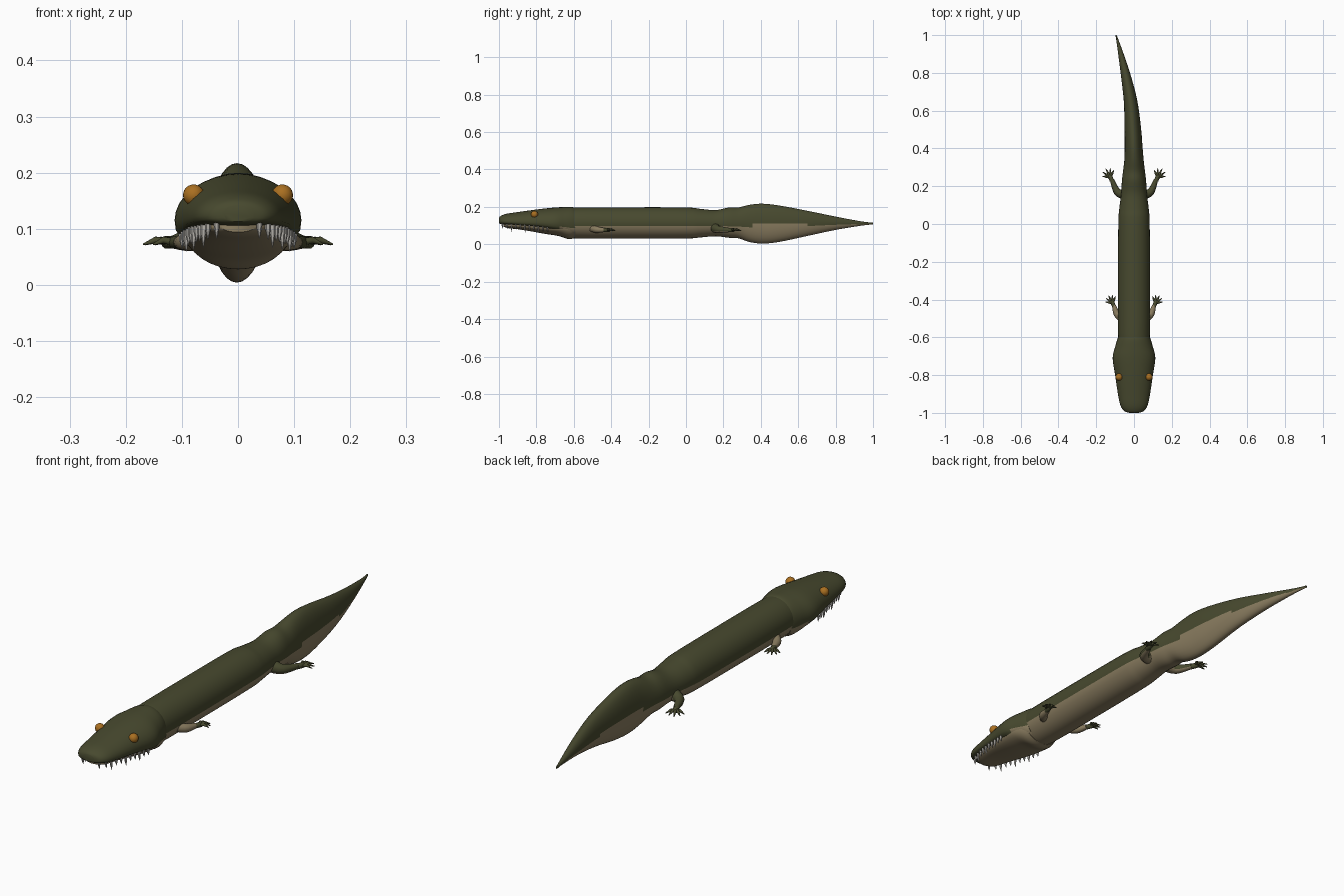
import bpy, bmesh, math
from mathutils import Vector

cube = bpy.data.objects.get("Cube")
if cube:
    bpy.data.objects.remove(cube)


def material(name, rgb):
    mat = bpy.data.materials.new(name)
    mat.use_nodes = True
    color = (*rgb, 1)
    mat.diffuse_color = color
    bsdf = mat.node_tree.nodes["Principled BSDF"]
    bsdf.inputs["Base Color"].default_value = color
    bsdf.inputs["Roughness"].default_value = 0.8
    return mat


OLIVE = material("olive skin", (0.064, 0.067, 0.028))
BELLY = material("tan belly", (0.25, 0.2, 0.115))
AMBER = material("amber eye", (0.4, 0.16, 0.015))
IVORY = material("ivory tooth", (0.5, 0.48, 0.44))


def finish(name, bm, mats, rule=None):
    """Turn a bmesh into a smooth object, colouring faces by a rule."""
    bmesh.ops.recalc_face_normals(bm, faces=bm.faces)
    bm.normal_update()
    for face in bm.faces:
        face.smooth = True
        if rule:
            face.material_index = int(rule(face))
    mesh = bpy.data.meshes.new(name)
    bm.to_mesh(mesh)
    bm.free()
    obj = bpy.data.objects.new(name, mesh)
    bpy.context.collection.objects.link(obj)
    for mat in mats:
        mesh.materials.append(mat)
    bpy.context.view_layer.objects.active = obj
    obj.select_set(True)
    bpy.ops.object.shade_smooth_by_angle(angle=math.radians(50))
    obj.select_set(False)
    return obj


def smooth_rows(rows, steps):
    """Catmull-Rom interpolation of rows of numbers."""
    ext = [rows[0], *rows, rows[-1]]
    out = []
    for a, b, c, d in zip(ext, ext[1:], ext[2:], ext[3:]):
        for k in range(steps):
            t = k / steps
            out.append([q + t / 2 * (r - p + t * (2 * p - 5 * q + 4 * r - s
                        + t * (3 * (q - r) + s - p)))
                        for p, q, r, s in zip(a, b, c, d)])
    return out + [list(rows[-1])]


def skin(bm, rings):
    """Bridge rings of points and cap the ends."""
    loops = [[bm.verts.new(p) for p in ring] for ring in rings]
    n = len(loops[0])
    for a, b in zip(loops, loops[1:]):
        for i in range(n):
            j = (i + 1) % n
            bm.faces.new((a[i], a[j], b[j], b[i]))
    bm.faces.new(loops[0])
    bm.faces.new(loops[-1])


def section(row, power, sides=32):
    """Ring across y from (y, centre x, half width, top, middle, bottom)."""
    y, cx, w, top, mid, bot = row
    ring = []
    for i in range(sides):
        a = math.tau * i / sides
        s = math.sin(a)
        z = mid + (top - mid) * s if s >= 0 else mid - (mid - bot) * abs(s) ** power
        ring.append((cx + w * math.cos(a), y, z))
    return ring


def hull(name, rows, mats, rule=None, power=1, steps=4):
    bm = bmesh.new()
    skin(bm, [section(r, power) for r in smooth_rows(rows, steps)])
    return finish(name, bm, mats, rule)


def tube(bm, path, sides=10):
    """Tapered tube through (x, y, z, radius) points."""
    pts = [Vector(p[:3]) for p in path]
    rings = []
    for i, p in enumerate(pts):
        d = (pts[min(i + 1, len(pts) - 1)] - pts[max(i - 1, 0)]).normalized()
        u = d.cross(Vector((0, 0, 1)))
        u = u.normalized() if u.length > 0.01 else Vector((1, 0, 0))
        v = d.cross(u)
        r = path[i][3]
        rings.append([p + r * (u * math.cos(a) + v * math.sin(a))
                      for a in (math.tau * k / sides for k in range(sides))])
    skin(bm, rings)


# Trunk and bent, flattened tail
trunk = [
    (-0.64, 0, 0.08, 0.19, 0.115, 0.04),
    (-0.58, 0, 0.084, 0.197, 0.115, 0.031),
    (-0.3, 0, 0.085, 0.198, 0.115, 0.03),
    (0, 0, 0.083, 0.197, 0.115, 0.031),
    (0.08, 0, 0.078, 0.189, 0.114, 0.037),
    (0.16, 0, 0.068, 0.183, 0.112, 0.043),
    (0.23, 0, 0.064, 0.197, 0.111, 0.035),
    (0.28, 0, 0.058, 0.197, 0.11, 0.032),
    (0.34, 0, 0.051, 0.211, 0.11, 0.012),
    (0.41, -0.002, 0.047, 0.217, 0.11, 0.004),
    (0.5, -0.006, 0.044, 0.207, 0.11, 0.013),
    (0.65, -0.018, 0.036, 0.179, 0.11, 0.045),
    (0.8, -0.046, 0.025, 0.148, 0.111, 0.077),
    (0.94, -0.079, 0.01, 0.122, 0.111, 0.1),
    (1, -0.095, 0.003, 0.116, 0.111, 0.106),
]


def below_flank(face):
    c = face.calc_center_median()
    return c.z < 0.096 + 0.012 * max(c.y, 0)


hull("trunk_and_tail", trunk, [OLIVE, BELLY], below_flank)

# Upper head with a flattened underside that forms the lip
head = [
    (-1, 0, 0.025, 0.142, 0.125, 0.113),
    (-0.99, 0, 0.052, 0.152, 0.124, 0.108),
    (-0.96, 0, 0.072, 0.163, 0.122, 0.104),
    (-0.9, 0, 0.085, 0.172, 0.119, 0.098),
    (-0.8, 0, 0.1, 0.186, 0.117, 0.086),
    (-0.71, 0, 0.113, 0.196, 0.115, 0.068),
    (-0.65, 0, 0.1, 0.199, 0.115, 0.055),
    (-0.61, 0, 0.088, 0.199, 0.115, 0.04),
    (-0.59, 0, 0.08, 0.192, 0.115, 0.04),
]
hull("upper_head", head, [OLIVE, BELLY],
     lambda f: f.calc_center_median().y > -0.68 and f.calc_center_median().z < 0.096,
     power=0.6)

# Lower jaw tucked under the lip, widening into the throat collar
jaw = [
    (-0.975, 0, 0.03, 0.116, 0.104, 0.094),
    (-0.95, 0, 0.053, 0.117, 0.102, 0.086),
    (-0.88, 0, 0.068, 0.117, 0.098, 0.078),
    (-0.76, 0, 0.09, 0.117, 0.09, 0.057),
    (-0.68, 0, 0.098, 0.117, 0.09, 0.044),
    (-0.63, 0, 0.09, 0.117, 0.09, 0.028),
    (-0.6, 0, 0.08, 0.117, 0.09, 0.032),
]
hull("lower_jaw", jaw, [BELLY])

# Teeth hanging along the lip
bm = bmesh.new()
COUNT = 11
for side in (-1, 1):
    for i in range(COUNT):
        t = i / (COUNT - 1)
        x = side * (0.038 + 0.062 * t ** 0.6)
        y = -0.982 + 0.24 * t
        z = 0.119 - 0.027 * t
        length = (0.05 if i % 3 == 2 else 0.036) * (1 - 0.3 * t)
        tube(bm, [(x, y, z, 0.006), (x, y, z - length / 2, 0.005),
                  (x, y + 0.003, z - length, 0.0006)], 6)
finish("teeth", bm, [IVORY])

# Eyes set on the upper sides of the head
for side, label in ((1, "left"), (-1, "right")):
    bm = bmesh.new()
    bmesh.ops.create_uvsphere(bm, u_segments=20, v_segments=12, radius=0.019)
    bmesh.ops.translate(bm, verts=bm.verts, vec=(side * 0.079, -0.81, 0.16))
    finish(label + "_eye", bm, [AMBER])


def limb(name, side, root, elbow, wrist, reach, mats, rule):
    """Leg swept backwards, ending in a flat foot with splayed toes."""
    bm = bmesh.new()
    rows = smooth_rows([root, elbow, wrist], 4)
    tube(bm, [(side * x, y, z, r) for x, y, z, r in rows], 12)
    finish(name + "_leg", bm, mats, rule)

    bm = bmesh.new()
    wx, wy, wz, wr = wrist
    tube(bm, [(side * wx, wy - 0.008, wz, wr),
              (side * (wx + 0.009), wy + 0.018, wz, wr * 1.1),
              (side * (wx + 0.012), wy + 0.026, wz, wr * 0.5)])
    for k in range(5):
        a = math.radians(8 + 27 * k)
        size = reach * (1 - 0.08 * abs(k - 2))
        path = []
        for f, dz, r in ((0, 0, 0.007), (0.5, 0.004, 0.006), (1, -0.004, 0.0015)):
            path.append((side * (wx + 0.008 + f * size * math.cos(a)),
                         wy + 0.012 + f * size * math.sin(a), wz + dz, r))
        tube(bm, path, 8)
    finish(name + "_foot", bm, [OLIVE])


# Front and hind limbs on both sides
for side, label in ((1, "left"), (-1, "right")):
    limb(label + "_front", side, (0.065, -0.5, 0.085, 0.02),
         (0.092, -0.475, 0.078, 0.017), (0.106, -0.43, 0.076, 0.01),
         0.045, [BELLY], None)
    limb(label + "_hind", side, (0.045, 0.155, 0.09, 0.028),
         (0.088, 0.17, 0.08, 0.02), (0.117, 0.235, 0.076, 0.011),
         0.053, [OLIVE, BELLY], lambda f: f.normal.z < -0.3)
